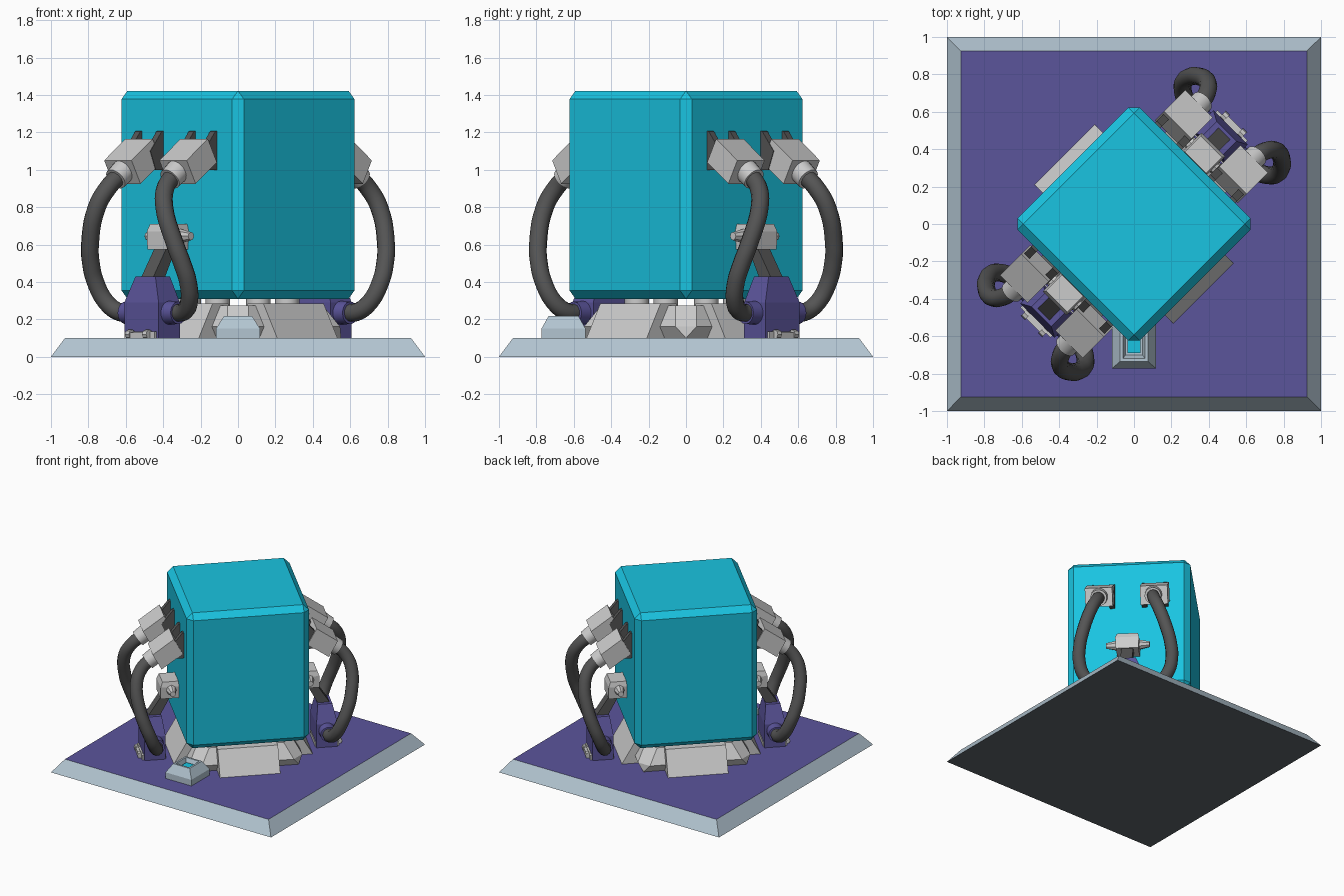
import bpy, bmesh
from math import radians, pi, cos, sin
from mathutils import Matrix, Vector

if "Cube" in bpy.data.objects:
    bpy.data.objects.remove(bpy.data.objects["Cube"])


def material(name, rgb):
    m = bpy.data.materials.new(name)
    m.diffuse_color = (*rgb, 1)
    m.use_nodes = True
    m.node_tree.nodes["Principled BSDF"].inputs["Base Color"].default_value = m.diffuse_color
    return m


CYAN = material("cyan", (0.01, 0.55, 0.75))
PURPLE = material("purple", (0.105, 0.09, 0.33))
PALE = material("pale_blue_grey", (0.45, 0.56, 0.64))
DARK = material("dark_rubber", (0.09, 0.09, 0.09))
SLATE = material("slate", (0.11, 0.13, 0.15))


def finish(bm, name, mat=None, angle=0.0):
    # angle turns the finished part about the vertical centre axis
    bmesh.ops.recalc_face_normals(bm, faces=bm.faces)
    bm.transform(Matrix.Rotation(radians(angle), 4, 'Z'))
    me = bpy.data.meshes.new(name)
    bm.to_mesh(me)
    bm.free()
    ob = bpy.data.objects.new(name, me)
    bpy.context.collection.objects.link(ob)
    if mat:
        me.materials.append(mat)
    return ob


def loft(name, sections, mat=None, angle=0.0):
    # stacked rectangles: (centre x, centre y, half x, half y, z)
    bm = bmesh.new()
    rings = [[bm.verts.new((cx + sx * hx, cy + sy * hy, z))
              for sx, sy in ((-1, -1), (1, -1), (1, 1), (-1, 1))]
             for cx, cy, hx, hy, z in sections]
    for a, b in zip(rings, rings[1:]):
        for i in range(4):
            j = (i + 1) % 4
            bm.faces.new((a[i], a[j], b[j], b[i]))
    bm.faces.new(rings[0])
    bm.faces.new(rings[-1])
    return finish(bm, name, mat, angle)


def prism(name, profile, y0, y1, mat=None, angle=0.0):
    # x-z profile extruded along y
    bm = bmesh.new()
    f = bm.faces.new([bm.verts.new((x, y0, z)) for x, z in profile])
    ext = bmesh.ops.extrude_face_region(bm, geom=[f])["geom"]
    verts = [v for v in ext if isinstance(v, bmesh.types.BMVert)]
    bmesh.ops.translate(bm, verts=verts, vec=(0, y1 - y0, 0))
    return finish(bm, name, mat, angle)


def rod(name, p, q, r0, r1, mat=None, angle=0.0, sides=16):
    p, q = Vector(p), Vector(q)
    bm = bmesh.new()
    bmesh.ops.create_cone(bm, cap_ends=True, segments=sides, radius1=r0,
                          radius2=r1, depth=(q - p).length)
    rot = (q - p).to_track_quat('Z', 'Y').to_matrix().to_4x4()
    bm.transform(Matrix.Translation((p + q) / 2) @ rot)
    for f in bm.faces:
        f.smooth = len(f.verts) == 4 and sides > 8
    return finish(bm, name, mat, angle)


def hose(name, points, radius, mat, angle):
    cu = bpy.data.curves.new(name, 'CURVE')
    cu.dimensions = '3D'
    cu.bevel_depth = radius
    cu.bevel_resolution = 4
    cu.resolution_u = 5
    sp = cu.splines.new('BEZIER')
    sp.bezier_points.add(len(points) - 1)
    for bp, co in zip(sp.bezier_points, points):
        bp.co = co
        bp.handle_left_type = bp.handle_right_type = 'AUTO'
    cu.materials.append(mat)
    ob = bpy.data.objects.new(name, cu)
    ob.rotation_euler.z = radians(angle)
    bpy.context.collection.objects.link(ob)


# Floor plate: pale sloped rim, purple top, slate underside
plate = loft("floor_plate", [(0, 0, 1, 1, 0), (0, 0, 0.925, 0.925, 0.1)], PALE)
plate.data.materials.append(PURPLE)
plate.data.materials.append(SLATE)
for f in plate.data.polygons:
    if abs(f.normal.z) > 0.9:
        f.material_index = 1 if f.normal.z > 0 else 2

# Big cube turned 45 degrees, with single chamfers
cube = loft("main_cube", [(0, 0, 0.463, 0.463, 0.31), (0, 0, 0.463, 0.463, 1.422)], CYAN, 45)
bev = cube.modifiers.new("chamfer", 'BEVEL')
bev.width = 0.045
bev.segments = 1

# Pedestal with cut corners, and spacer studs below the cube
ped = loft("pedestal", [(0, 0, 0.46, 0.46, 0.1), (0, 0, 0.36, 0.36, 0.275)], None, 45)
bev = ped.modifiers.new("cut_corners", 'BEVEL')
bev.width = 0.07
bev.segments = 1
bev.limit_method = 'ANGLE'
bev.angle_limit = radians(75)
for k in range(8):
    a = pi / 8 + k * pi / 4
    x, y = 0.285 * cos(a), 0.285 * sin(a)
    rod("spacer_stud", (x, y, 0.26), (x, y, 0.33), 0.065, 0.065)

# Sloped wedge foot on each side of the pedestal
for ang in (45, 135, 225, 315):
    prism("wedge_foot", [(0.3, 0.1), (0.525, 0.1), (0.42, 0.285), (0.3, 0.285)],
          -0.228, 0.228, None, ang)

# Front lamp: pale housing with a sunk cyan lens
loft("lamp_housing", [(0, -0.655, 0.118, 0.118, 0.1), (0, -0.655, 0.118, 0.118, 0.15),
                      (0, -0.655, 0.075, 0.08, 0.218), (0, -0.655, 0.06, 0.065, 0.218),
                      (0, -0.655, 0.045, 0.045, 0.175)], PALE)
loft("lamp_lens", [(0, -0.655, 0.035, 0.035, 0.17), (0, -0.655, 0.035, 0.035, 0.195)], CYAN)

# Cable assemblies on two opposite cube faces (local x points outwards)
PATH = [(0.70, 0.205, 0.965), (0.765, 0.217, 0.905), (0.812, 0.255, 0.80),
        (0.797, 0.322, 0.60), (0.767, 0.345, 0.50), (0.728, 0.350, 0.40),
        (0.685, 0.315, 0.295), (0.658, 0.25, 0.242), (0.65, 0.17, 0.235)]
for ang in (45, 225):
    # Tapered tower with grey foot
    loft("cable_tower", [(0.65, 0, 0.08, 0.13, 0.1), (0.65, 0, 0.08, 0.13, 0.29),
                         (0.645, 0, 0.055, 0.075, 0.43)], PURPLE, ang)
    loft("tower_foot", [(0.655, 0, 0.09, 0.115, 0.1), (0.655, 0, 0.09, 0.115, 0.135)], None, ang)
    loft("foot_bracket", [(0.745, 0, 0.02, 0.055, 0.1), (0.745, 0, 0.02, 0.055, 0.13)], None, ang)
    # Leaning arm up to a clip on the cube
    prism("leaning_arm", [(0.69, 0.42), (0.60, 0.42), (0.51, 0.59), (0.58, 0.59)],
          -0.045, 0.045, DARK, ang)
    loft("clip_block", [(0.53, 0, 0.07, 0.085, 0.575), (0.53, 0, 0.07, 0.09, 0.67),
                        (0.525, 0, 0.06, 0.08, 0.71)], None, ang)
    for s in (-1, 1):
        rod("clip_peg", (0.52, s * 0.08, 0.645), (0.52, s * 0.165, 0.645),
            0.04, 0.022, None, ang, 8)
        rod("bracket_peg", (0.75, s * 0.05, 0.12), (0.75, s * 0.08, 0.12),
            0.025, 0.025, None, ang, 8)
        # Tilted connector box with two fins against the cube
        prism("connector_box", [(0.54, 1.165), (0.70, 1.05), (0.632, 0.925), (0.472, 1.04)],
              s * 0.105, s * 0.312, None, ang)
        for t in (0.122, 0.283):
            prism("connector_fin", [(0.45, 1.21), (0.475, 1.205), (0.56, 1.10), (0.52, 1.0), (0.45, 1.0)],
                  s * (t - 0.02), s * (t + 0.02), DARK, ang)
        # Hose with its two sockets
        rod("hose_collar", (0.64, s * 0.205, 1.01), (0.72, s * 0.205, 0.95),
            0.066, 0.062, None, ang, 20)
        rod("tower_socket", (0.65, s * 0.1, 0.235), (0.65, s * 0.2, 0.235),
            0.064, 0.06, PURPLE, ang, 20)
        hose("hose", [(x, s * y, z) for x, y, z in PATH], 0.048, DARK, ang)
